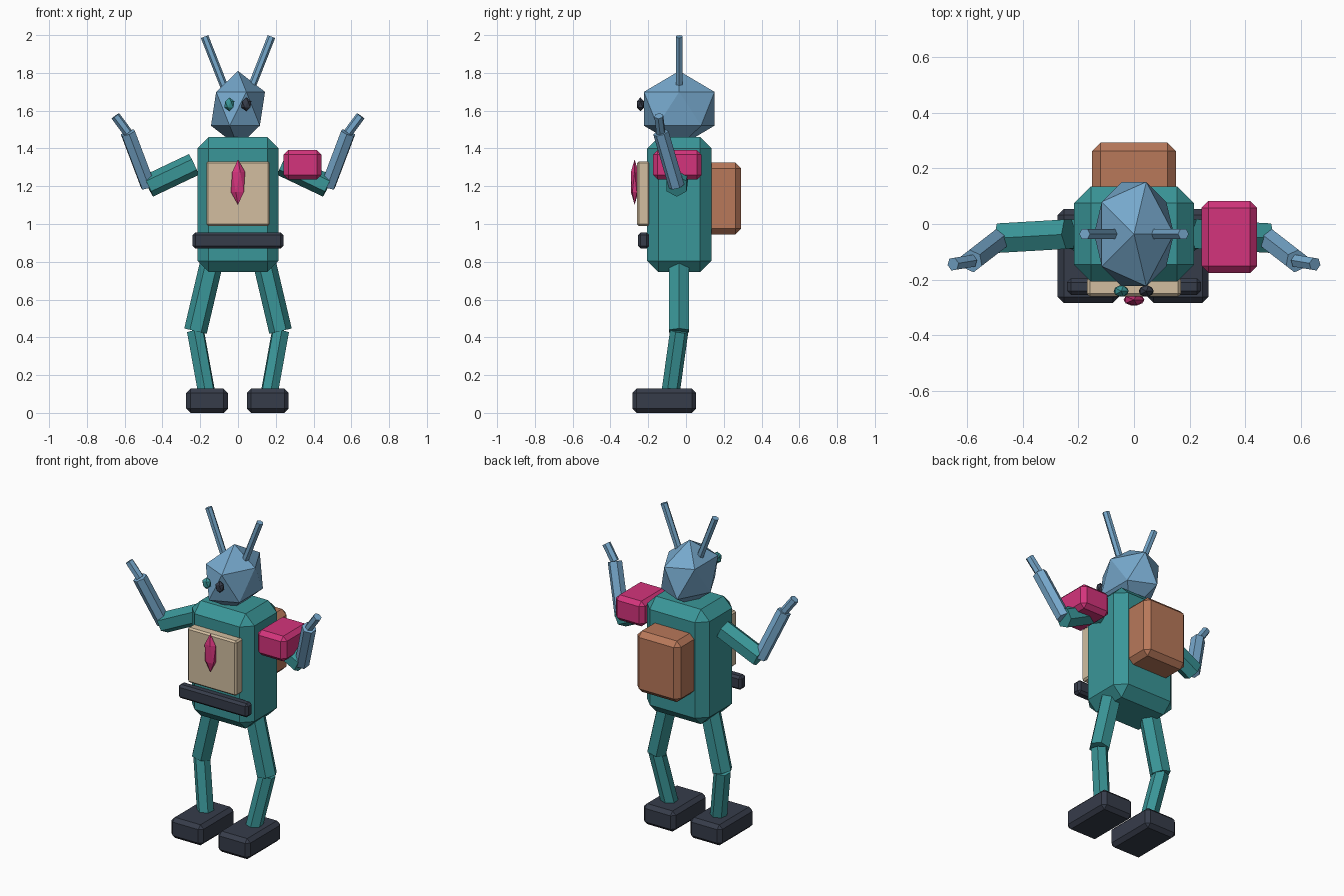
import bpy, bmesh
from mathutils import Vector, Matrix

if "Cube" in bpy.data.objects:
    bpy.data.objects.remove(bpy.data.objects["Cube"])


def linear(c):
    return c / 12.92 if c <= 0.04045 else ((c + 0.055) / 1.055) ** 2.4


def material(name, hexcode):
    mat = bpy.data.materials.new(name)
    mat.use_nodes = True
    rgb = [linear(int(hexcode[i:i + 2], 16) / 255) for i in (0, 2, 4)]
    mat.diffuse_color = (*rgb, 1)
    mat.node_tree.nodes["Principled BSDF"].inputs["Base Color"].default_value = (*rgb, 1)
    return mat


teal = material("teal", "3A9698")
blue = material("sky blue", "76A8CC")
pink = material("magenta", "D4347C")
beige = material("beige", "D2BEA0")
brown = material("clay brown", "B8785A")
dark = material("charcoal", "363C4A")


def finish(name, bm, mat):
    mesh = bpy.data.meshes.new(name)
    bm.to_mesh(mesh)
    bm.free()
    mesh.materials.append(mat)
    obj = bpy.data.objects.new(name, mesh)
    bpy.context.collection.objects.link(obj)
    return obj


def box(name, mat, low, high, bevel):
    """Chamfered box between two opposite corners."""
    low, high = Vector(low), Vector(high)
    bm = bmesh.new()
    bmesh.ops.create_cube(bm, size=1)
    bmesh.ops.transform(bm, verts=bm.verts, matrix=Matrix.LocRotScale(
        (low + high) / 2, None, high - low))
    bmesh.ops.bevel(bm, geom=bm.edges[:], offset=bevel, segments=1,
                    affect='EDGES', profile=0.5)
    return finish(name, bm, mat)


def gem(name, mat, centre, radii):
    """Twenty-sided faceted ball."""
    bm = bmesh.new()
    bmesh.ops.create_icosphere(bm, subdivisions=1, radius=1)
    bmesh.ops.transform(bm, verts=bm.verts,
                        matrix=Matrix.LocRotScale(centre, None, radii))
    return finish(name, bm, mat)


def rod(name, mat, start, end, radius):
    """Six-sided rod between two points."""
    start, end = Vector(start), Vector(end)
    axis = end - start
    bm = bmesh.new()
    bmesh.ops.create_cone(bm, cap_ends=True, segments=6, radius1=radius,
                          radius2=radius, depth=axis.length)
    bmesh.ops.transform(bm, verts=bm.verts, matrix=Matrix.LocRotScale(
        (start + end) / 2, axis.to_track_quat('Z', 'Y'), None))
    return finish(name, bm, mat)


# Body and things worn on it
box("torso", teal, (-.215, -.206, .745), (.215, .135, 1.46), .06)
box("backpack", brown, (-.15, .09, .945), (.15, .292, 1.325), .03)
box("chest_plate", beige, (-.168, -.26, .99), (.168, -.19, 1.332), .01)
box("belt", dark, (-.24, -.254, .87), (.24, -.195, .955), .014)
box("left_shoulder_pad", pink, (.242, -.175, 1.235), (.442, .083, 1.392), .025)
gem("chest_gem", pink, (0, -.272, 1.222), (.042, .023, .12))

# Head
gem("head", blue, (0, -.036, 1.61), (.16, .22, .2))
gem("right_eye", teal, (-.046, -.241, 1.633), (.03, .023, .037))
gem("left_eye", dark, (.044, -.241, 1.633), (.03, .023, .037))

# Limbs, feet and antennae on both sides
for side, s in (("right", -1), ("left", 1)):
    shoulder = (s * .234, -.036, 1.315)
    elbow = (s * .476, -.05, 1.2)
    wrist = (s * .583, -.133, 1.483)
    rod(side + "_upper_arm", teal, shoulder, elbow, .061)
    rod(side + "_forearm", blue, elbow, wrist, .042)
    rod(side + "_hand", blue, wrist, (s * .649, -.144, 1.572), .025)

    knee = (s * .225, -.036, .433)
    rod(side + "_thigh", teal, (s * .141, -.036, .79), knee, .061)
    rod(side + "_shin", teal, knee, (s * .163, -.084, .09), .049)
    foot_x = s * .161 - .003
    box(side + "_foot", dark, (foot_x - .11, -.283, 0),
        (foot_x + .11, .054, .128), .022)

    rod(side + "_antenna", blue, (s * .062, -.036, 1.7),
        (s * .177, -.036, 1.992), .021)
